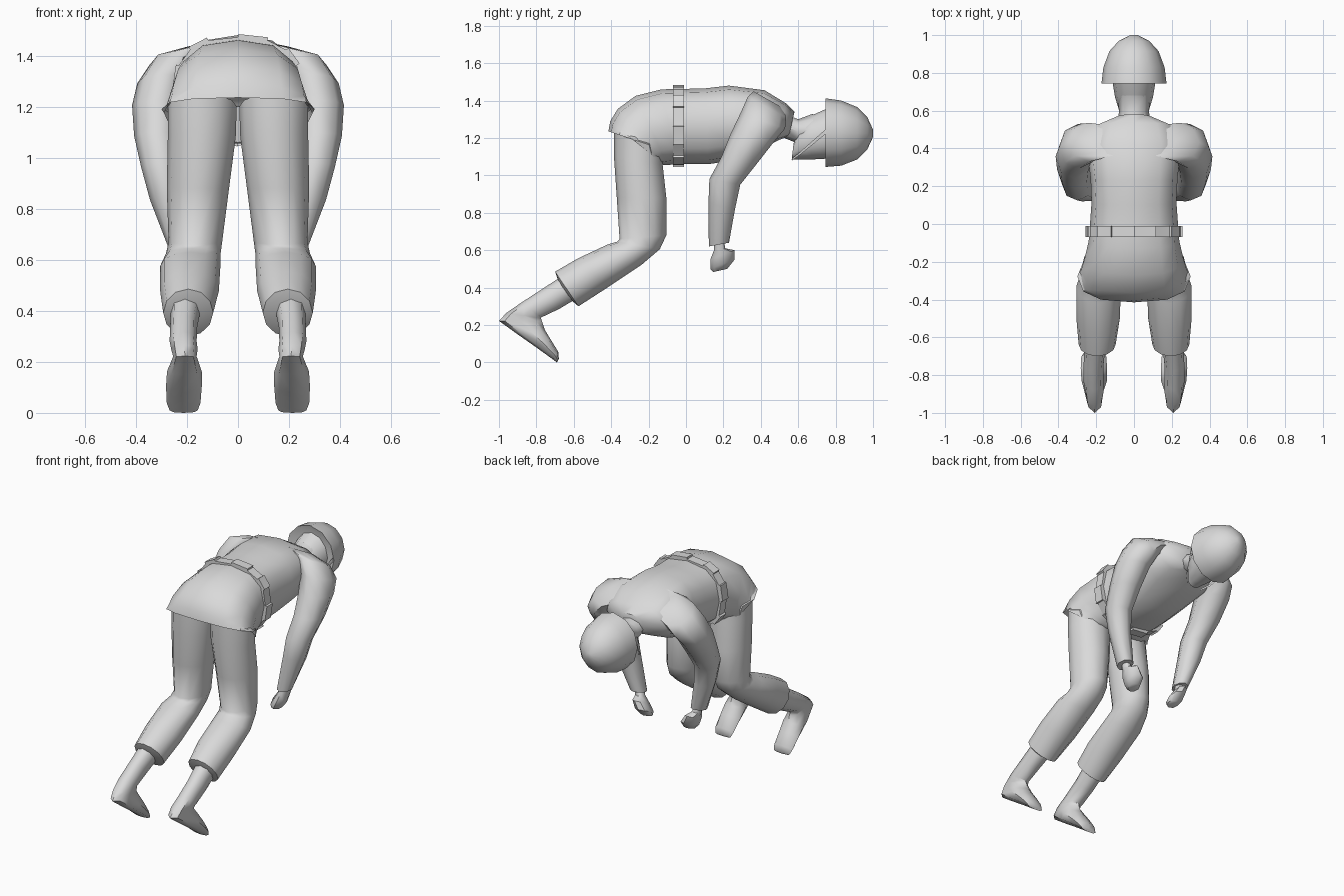
import bpy, bmesh, math
from mathutils import Vector

cloth = bpy.data.materials.new("light_grey")
cloth.diffuse_color = (0.7, 0.7, 0.7, 1)


def finish(name, bm, angle):
    bmesh.ops.recalc_face_normals(bm, faces=bm.faces)
    me = bpy.data.meshes.new(name)
    bm.to_mesh(me)
    bm.free()
    me.materials.append(cloth)
    ob = bpy.data.objects.new(name, me)
    bpy.context.collection.objects.link(ob)
    bpy.ops.object.select_all(action='DESELECT')
    ob.select_set(True)
    bpy.context.view_layer.objects.active = ob
    bpy.ops.object.shade_smooth_by_angle(angle=math.radians(angle))
    return ob


def loft(name, rows, n=12, power=1.0, side=1, angle=50, raise_by=0):
    """Rows: upper point (y, z), lower point (y, z), centre x, half width."""
    bm = bmesh.new()
    rings = []
    for ya, za, yb, zb, xc, hw in rows:
        a, b = Vector((xc, ya, za)), Vector((xc, yb, zb))
        mid, half = (a + b) / 2, (a - b) / 2
        ring = []
        for i in range(n):
            t = 2 * math.pi * i / n
            c, s = math.cos(t), math.sin(t)
            c = math.copysign(abs(c) ** power, c)
            s = math.copysign(abs(s) ** power, s)
            p = mid + half * c + Vector((hw * s, 0, 0))
            ring.append(bm.verts.new((p.x * side, p.y, p.z)))
        rings.append(ring)
    sides = []
    for r, q in zip(rings, rings[1:]):
        for i in range(n):
            j = (i + 1) % n
            sides.append(bm.faces.new((r[i], r[j], q[j], q[i])))
    bm.faces.new(rings[0])
    bm.faces.new(rings[-1])
    if raise_by:  # push every other panel outwards
        bmesh.ops.recalc_face_normals(bm, faces=bm.faces)
        out = bmesh.ops.extrude_discrete_faces(bm, faces=sides[::2])["faces"]
        for f in out:
            f.normal_update()
            bmesh.ops.translate(bm, verts=f.verts, vec=f.normal * raise_by)
    return finish(name, bm, angle)


# Tunic with flared hem, arched underneath
loft("tunic", [
    (-.33, 1.29, -.15, 1.20, 0, .22),
    (-.415, 1.235, -.14, 1.145, 0, .30),
    (-.405, 1.29, -.125, 1.06, 0, .29),
    (-.365, 1.355, -.12, 1.055, 0, .28),
    (-.27, 1.425, -.10, 1.055, 0, .262),
    (-.13, 1.46, -.05, 1.06, 0, .24),
    (-.03, 1.462, -.03, 1.06, 0, .235),
    (.10, 1.465, .12, 1.06, 0, .225),
    (.23, 1.48, .25, 1.08, 0, .23),
    (.42, 1.455, .40, 1.14, 0, .25),
    (.535, 1.385, .50, 1.19, 0, .21),
    (.58, 1.34, .55, 1.21, 0, .09)], power=.78)

# Belt with raised panels
loft("belt", [(-.07, 1.472, -.07, 1.056, 0, .246),
              (-.01, 1.472, -.01, 1.056, 0, .246)],
     n=16, power=.78, angle=20, raise_by=.012)

# Neck, head and helmet
loft("neck", [(.50, 1.34, .50, 1.21, 0, .085), (.60, 1.30, .60, 1.17, 0, .08),
              (.68, 1.33, .68, 1.15, 0, .085)], n=8)
loft("head", [(.575, 1.17, .565, 1.085, 0, .05), (.61, 1.285, .60, 1.085, 0, .08),
              (.67, 1.32, .67, 1.085, 0, .10), (.76, 1.36, .76, 1.09, 0, .115)])
loft("helmet", [(.76, 1.36, .76, 1.09, 0, .12), (.745, 1.412, .745, 1.045, 0, .172),
                (.83, 1.40, .83, 1.052, 0, .162), (.915, 1.365, .915, 1.085, 0, .13),
                (.97, 1.31, .97, 1.14, 0, .08), (1.0, 1.245, 1.0, 1.205, 0, .02)],
     angle=60)

for s, side in ((1, "right"), (-1, "left")):
    # Chin strap
    bm = bmesh.new()
    pts = [(.165, .745, 1.245), (.165, .745, 1.22), (.095, .61, 1.11),
           (.05, .567, 1.08), (.05, .567, 1.09), (.095, .61, 1.125)]
    vs = [bm.verts.new((s * x, y, z)) for x, y, z in pts]
    bm.faces.new((vs[0], vs[1], vs[2], vs[5]))
    bm.faces.new((vs[5], vs[2], vs[3], vs[4]))
    finish(side + "_chin_strap", bm, 30)

    # Sleeve from shoulder to cuff
    loft(side + "_sleeve", [
        (.36, 1.45, .52, 1.36, .12, .10),
        (.33, 1.42, .535, 1.31, .235, .11),
        (.29, 1.33, .53, 1.25, .295, .10),
        (.24, 1.225, .475, 1.185, .315, .10),
        (.19, 1.10, .385, 1.07, .315, .092),
        (.125, .98, .29, .95, .30, .08),
        (.12, .85, .262, .82, .275, .07),
        (.122, .62, .23, .64, .218, .048)], n=8, side=s, angle=60)

    # Wrist and closed hand, fingers curled inwards
    loft(side + "_hand", [
        (.15, .66, .20, .66, .215, .028),
        (.15, .60, .21, .61, .205, .03),
        (.13, .55, .26, .60, .19, .04),
        (.13, .50, .26, .55, .165, .05),
        (.145, .483, .22, .50, .155, .035)], n=8, side=s)

    # Trouser leg, bent at the knee
    loft(side + "_trouser_leg", [
        (-.385, 1.25, -.13, 1.15, .14, .135),
        (-.385, 1.10, -.125, 1.06, .142, .133),
        (-.37, .88, -.105, .88, .157, .122),
        (-.355, .66, -.105, .68, .167, .105),
        (-.37, .645, -.14, .605, .175, .107),
        (-.42, .63, -.24, .52, .187, .118),
        (-.58, .555, -.42, .40, .19, .115),
        (-.70, .485, -.575, .30, .195, .098),
        (-.685, .44, -.61, .33, .20, .065)], side=s, angle=60)

    # Ankle and heel, then shoe to the toe
    loft(side + "_foot", [
        (-.65, .47, -.57, .35, .205, .06),
        (-.78, .385, -.68, .285, .213, .053),
        (-.88, .32, -.775, .24, .215, .053),
        (-.96, .265, -.775, .235, .21, .052),
        (-1.0, .222, -.77, .22, .208, .046),
        (-.90, .15, -.755, .175, .21, .068),
        (-.80, .08, -.725, .125, .212, .07),
        (-.72, .022, -.682, .055, .213, .066),
        (-.69, 0, -.68, .02, .213, .055)], n=8, power=.9, side=s)
